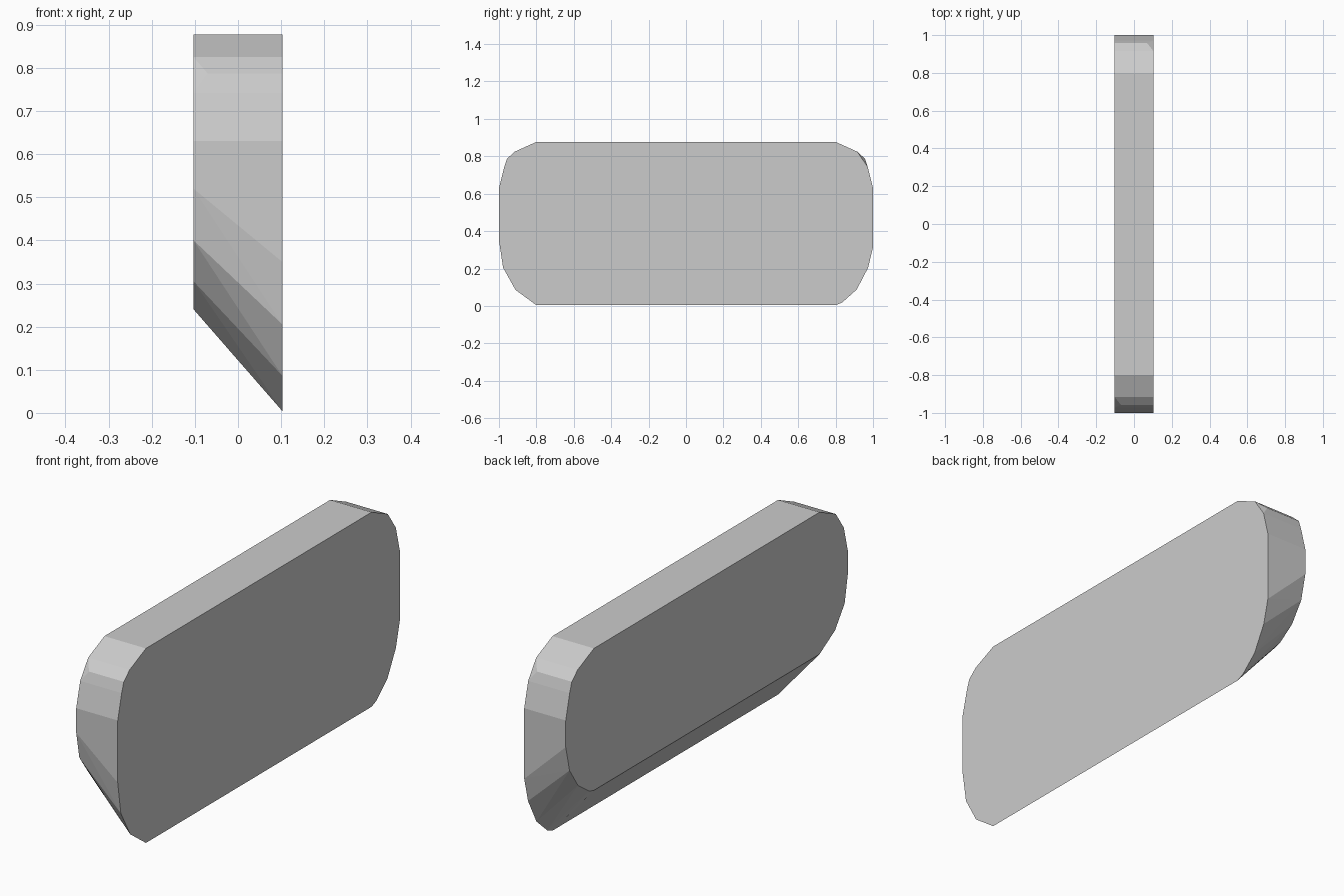
import bpy, bmesh, math

if "Cube" in bpy.data.objects:
    bpy.data.objects.remove(bpy.data.objects["Cube"])

X = 0.103  # half thickness

# Shared upper corner (distance from centre in y, height)
upper = [(0.8, 0.877), (0.915, 0.825), (0.972, 0.742), (1.0, 0.63)]
peak = (0.957, 0.787)

# Lower corners for each face: the left face is shallower, so the underside slopes
lower = {
    (1, 1): [(1.0, 0.313), (0.973, 0.203), (0.913, 0.088), (0.835, 0.018), (0.8, 0.004)],
    (1, -1): [(1.0, 0.35), (0.978, 0.205), (0.912, 0.086), (0.8, 0.004)],
    (-1, 1): [(1.0, 0.51), (0.973, 0.395), (0.913, 0.305), (0.835, 0.25), (0.8, 0.24)],
    (-1, -1): [(1.0, 0.52), (0.978, 0.40), (0.91, 0.305), (0.8, 0.24)],
}

# Slab: convex skin over the two rounded outlines
bm = bmesh.new()
for (sx, sy), low in lower.items():
    for y, z in upper + low:
        bm.verts.new((sx * X, sy * y, z))
    # the upper corner point is nicked inward on two opposite corners
    px = 0.07 if sx == sy else X
    if sx == -1 and sy == -1:
        px = 0.07
    bm.verts.new((sx * px, sy * peak[0], peak[1]))

hull = bmesh.ops.convex_hull(bm, input=bm.verts[:])
loose = [v for v in bm.verts if not v.link_faces]
bmesh.ops.delete(bm, geom=loose, context='VERTS')
bmesh.ops.dissolve_limit(bm, angle_limit=math.radians(0.5),
                         verts=bm.verts[:], edges=bm.edges[:])
bmesh.ops.recalc_face_normals(bm, faces=bm.faces[:])

mesh = bpy.data.meshes.new("rounded_slab")
bm.to_mesh(mesh)
bm.free()
slab = bpy.data.objects.new("rounded_slab", mesh)
bpy.context.collection.objects.link(slab)
